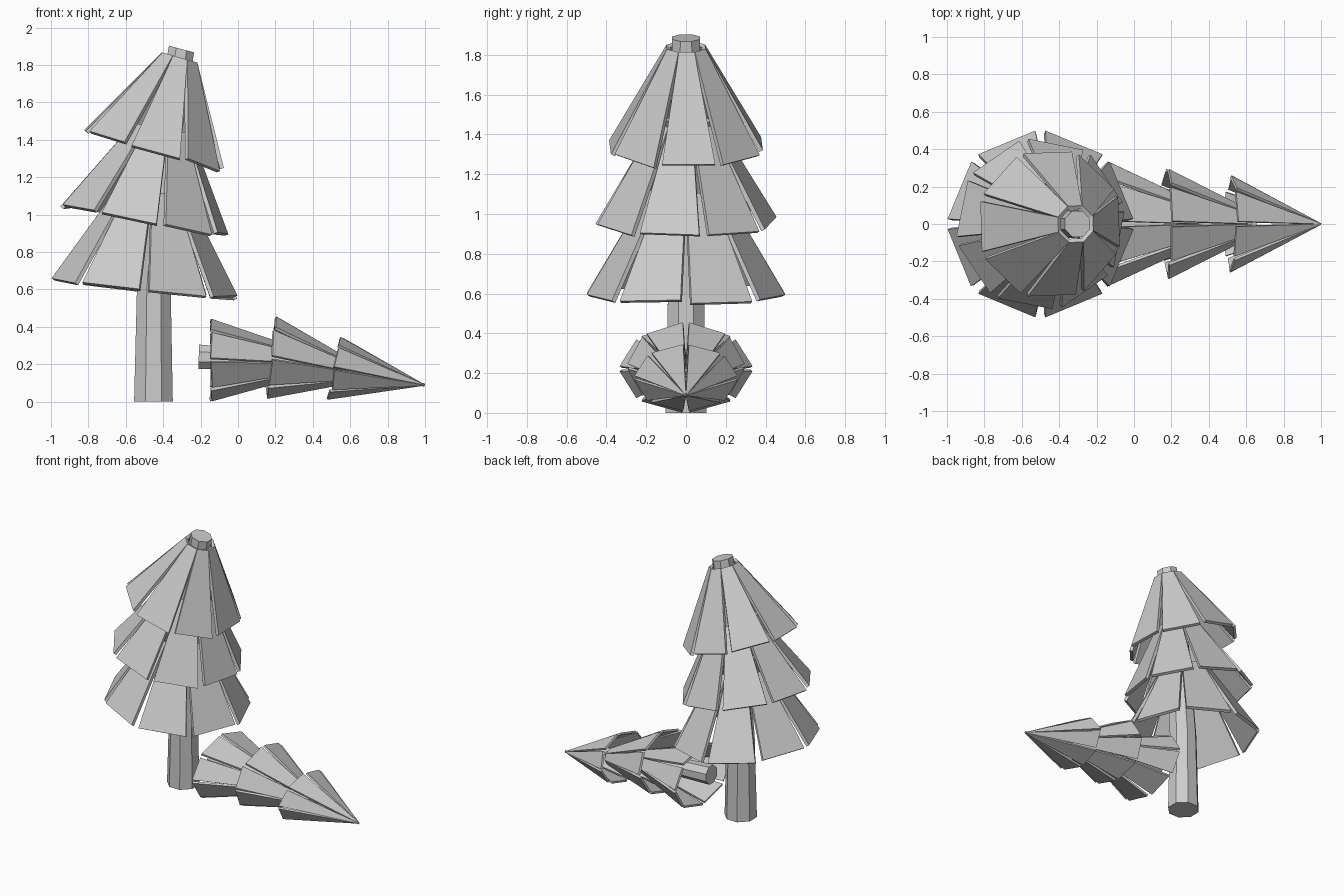
import bpy, bmesh, math, random
from mathutils import Vector, Matrix

if "Cube" in bpy.data.objects:
    bpy.data.objects.remove(bpy.data.objects["Cube"])

random.seed(4)


def frame(origin, direction):
    """Matrix whose local z follows direction, with local y kept on world y."""
    z = direction.normalized()
    y = Vector((0, 1, 0))
    x = y.cross(z).normalized()
    m = Matrix((x, y, z)).transposed().to_4x4()
    m.translation = origin
    return m


def finish(name, bm):
    mesh = bpy.data.meshes.new(name)
    bm.to_mesh(mesh)
    bm.free()
    obj = bpy.data.objects.new(name, mesh)
    bpy.context.collection.objects.link(obj)
    return obj


def trunk(name, path, sides=8):
    """Tapered, bent log through (x, z, radius, lean in degrees) stations."""
    bm = bmesh.new()
    rings = []
    for x, z, r, lean in path:
        a = math.radians(lean)
        m = frame(Vector((x, 0, z)), Vector((math.sin(a), 0, math.cos(a))))
        rings.append([bm.verts.new(m @ Vector((r * math.cos(t), r * math.sin(t), 0)))
                      for t in (math.tau * (k + 0.5) / sides for k in range(sides))])
    for lo, hi in zip(rings, rings[1:]):
        for k in range(sides):
            j = (k + 1) % sides
            bm.faces.new((lo[k], lo[j], hi[j], hi[k]))
    bm.faces.new(rings[0][::-1])
    bm.faces.new(rings[-1])
    return finish(name, bm)


def tier(name, rim, top, rim_r, top_r, lean, offset, flat=1.0, thick=0.022, jitter=0.012):
    """Ring of eight separate flat boughs hanging from top down to rim."""
    a = math.radians(lean)
    m = frame(Vector((rim[0], 0, rim[1])), Vector((math.sin(a), 0, math.cos(a))))
    peak = m.inverted() @ Vector((top[0], 0, top[1]))
    bm = bmesh.new()
    half = math.radians(19.3)
    for k in range(8):
        c = math.radians(offset + 45 * k)
        pts = []
        for s in (-1, 1):
            t = c + s * half
            pts.append(Vector((rim_r * math.cos(t) * flat, rim_r * math.sin(t),
                               random.uniform(-jitter, jitter))))
        for s in (1, -1):
            t = c + s * math.radians(22)
            pts.append(peak + Vector((top_r * math.cos(t) * flat, top_r * math.sin(t), 0)))
        bm.faces.new([bm.verts.new(m @ p) for p in pts])
    obj = finish(name, bm)
    mod = obj.modifiers.new("thickness", 'SOLIDIFY')
    mod.thickness = thick
    mod.offset = -1
    return obj


# Standing tree: bent trunk and three tilted tiers
trunk("standing_trunk", [(-0.452, 0.0, 0.112, 0), (-0.45, 0.6, 0.098, 3),
                         (-0.40, 1.3, 0.085, 10), (-0.302, 1.885, 0.075, 15)])
tier("standing_lower_boughs", (-0.50, 0.605), (-0.46, 1.12), 0.50, 0.19, 5.5, 22.5)
tier("standing_middle_boughs", (-0.50, 0.97), (-0.405, 1.46), 0.46, 0.16, 10.5, -11)
tier("standing_upper_boughs", (-0.45, 1.345), (-0.312, 1.84), 0.405, 0.105, 16, 2)

# Fallen treetop: short log, two skirts and a pointed tip, slightly squashed
trunk("fallen_trunk", [(-0.21, 0.24, 0.07, 92), (0.2, 0.22, 0.06, 95),
                       (0.65, 0.155, 0.03, 100)])
tier("fallen_lower_boughs", (-0.14, 0.222), (0.36, 0.205), 0.335, 0.10, 90, 22.5,
     flat=0.66, thick=0.016, jitter=0.01)
tier("fallen_middle_boughs", (0.18, 0.235), (0.62, 0.155), 0.295, 0.075, 98, 22.5,
     flat=0.75, thick=0.016, jitter=0.01)
tier("fallen_tip_boughs", (0.52, 0.176), (1.0, 0.088), 0.26, 0.004, 101, 22.5,
     flat=0.66, thick=0.014, jitter=0.01)
